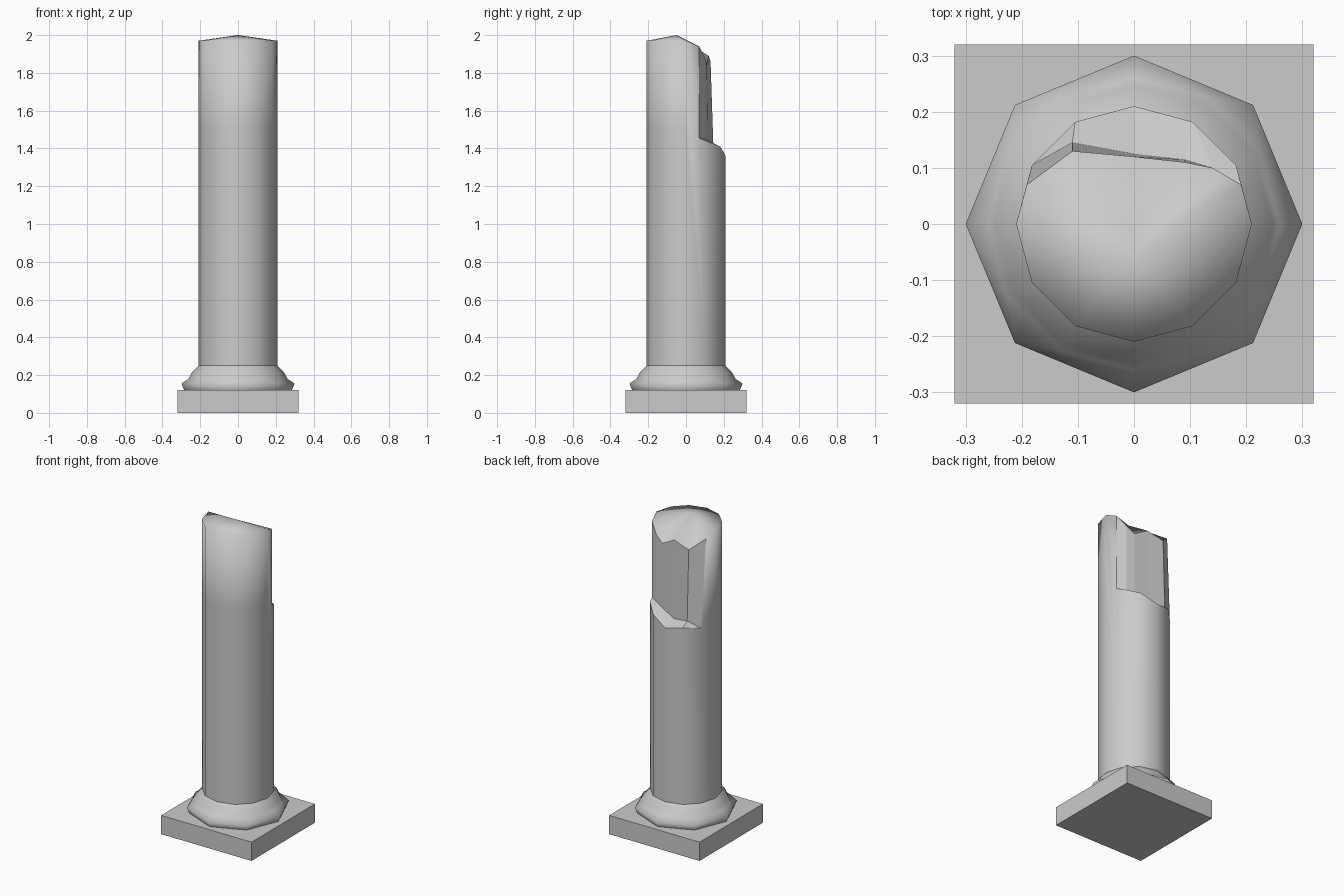
import bpy, bmesh
from math import sin, cos, pi

cube = bpy.data.objects.get("Cube")
if cube:
    bpy.data.objects.remove(cube, do_unlink=True)

stone = bpy.data.materials.new("grey_stone")
stone.use_nodes = True
grey = (0.6, 0.6, 0.6, 1)
stone.diffuse_color = grey
stone.node_tree.nodes["Principled BSDF"].inputs["Base Color"].default_value = grey


def finish(bm, name):
    bmesh.ops.recalc_face_normals(bm, faces=bm.faces)
    mesh = bpy.data.meshes.new(name)
    bm.to_mesh(mesh)
    bm.free()
    mesh.materials.append(stone)
    obj = bpy.data.objects.new(name, mesh)
    bpy.context.collection.objects.link(obj)
    return obj


def ring(bm, sides, radius, z):
    return [bm.verts.new((radius * cos(2 * pi * k / sides),
                          radius * sin(2 * pi * k / sides), z)) for k in range(sides)]


def loop_edges(bm, verts):
    edges = []
    for a, b in zip(verts, verts[1:] + verts[:1]):
        edges.append(bm.edges.get((a, b)) or bm.edges.new((a, b)))
    return edges


# Square plinth
bm = bmesh.new()
bmesh.ops.create_cube(bm, size=1)
bmesh.ops.scale(bm, vec=(0.64, 0.64, 0.12), verts=bm.verts)
bmesh.ops.translate(bm, vec=(0, 0, 0.06), verts=bm.verts)
finish(bm, "plinth")

# Moulded base: octagonal foot blending into twelve sides
bm = bmesh.new()
profile = [(8, 0.285, 0.12), (8, 0.30, 0.155), (12, 0.26, 0.182),
           (12, 0.247, 0.21), (12, 0.21, 0.25)]
rings = [ring(bm, *step) for step in profile]
for low, high in zip(rings, rings[1:]):
    bmesh.ops.bridge_loops(bm, edges=loop_edges(bm, low) + loop_edges(bm, high))
for f in bm.faces:
    f.smooth = True
finish(bm, "moulded_base")

# Broken shaft
bm = bmesh.new()
SIDES, RADIUS = 12, 0.21
bottom = ring(bm, SIDES, RADIUS, 0.25)


def raised(k, z):
    return bm.verts.new((bottom[k].co.x, bottom[k].co.y, z))


broken_rim = [raised(k + 1, z) for k, z in enumerate((1.44, 1.41, 1.36, 1.38, 1.37))]
front = [6, 7, 8, 9, 10, 11, 0]
middle = {k: raised(k, 1.5) for k in front}
top = {k: raised(k, 1.97) for k in front}
ledge_inner = [bm.verts.new(p) for p in (
    (0.191, 0.07, 1.455), (0.14, 0.10, 1.45), (0.09, 0.115, 1.435),
    (0, 0.125, 1.39), (-0.11, 0.145, 1.41))]
wall_top = [bm.verts.new(p) for p in (
    (0.191, 0.07, 1.94), (0.14, 0.10, 1.88), (0.09, 0.11, 1.84),
    (0, 0.12, 1.89), (-0.11, 0.13, 1.86), (-0.191, 0.07, 1.93))]
apex = bm.verts.new((0, -0.05, 2))

# Outer skin: intact front, broken back, and the two faces between them
skin = []
for a, b in zip(front, front[1:]):
    skin.append((bottom[a], bottom[b], middle[b], middle[a]))
    skin.append((middle[a], middle[b], top[b], top[a]))
for k in range(4):
    skin.append((bottom[k + 1], bottom[k + 2], broken_rim[k + 1], broken_rim[k]))
skin.append((bottom[0], bottom[1], broken_rim[0], ledge_inner[0], wall_top[0],
             top[0], middle[0]))
skin.append((bottom[5], bottom[6], middle[6], top[6], wall_top[-1], broken_rim[-1]))

# Weathered crown
crown = [top[k] for k in front] + wall_top
for a, b in zip(crown, crown[1:] + crown[:1]):
    skin.append((a, b, apex))
for verts in skin:
    bm.faces.new(verts).smooth = True

# Fracture: upright wall and ledge
r, i = broken_rim, ledge_inner
foot = i + [r[4]]
fracture = [(foot[k], foot[k + 1], wall_top[k + 1], wall_top[k]) for k in range(5)]
fracture += [(r[0], r[1], i[1], i[0]), (r[1], i[2], i[1]), (r[1], r[2], i[3], i[2]),
             (r[2], r[3], i[4], i[3]), (r[3], r[4], i[4])]
for verts in fracture:
    face = bm.faces.new(verts)
    for edge in face.edges:
        edge.smooth = False
finish(bm, "broken_shaft")
